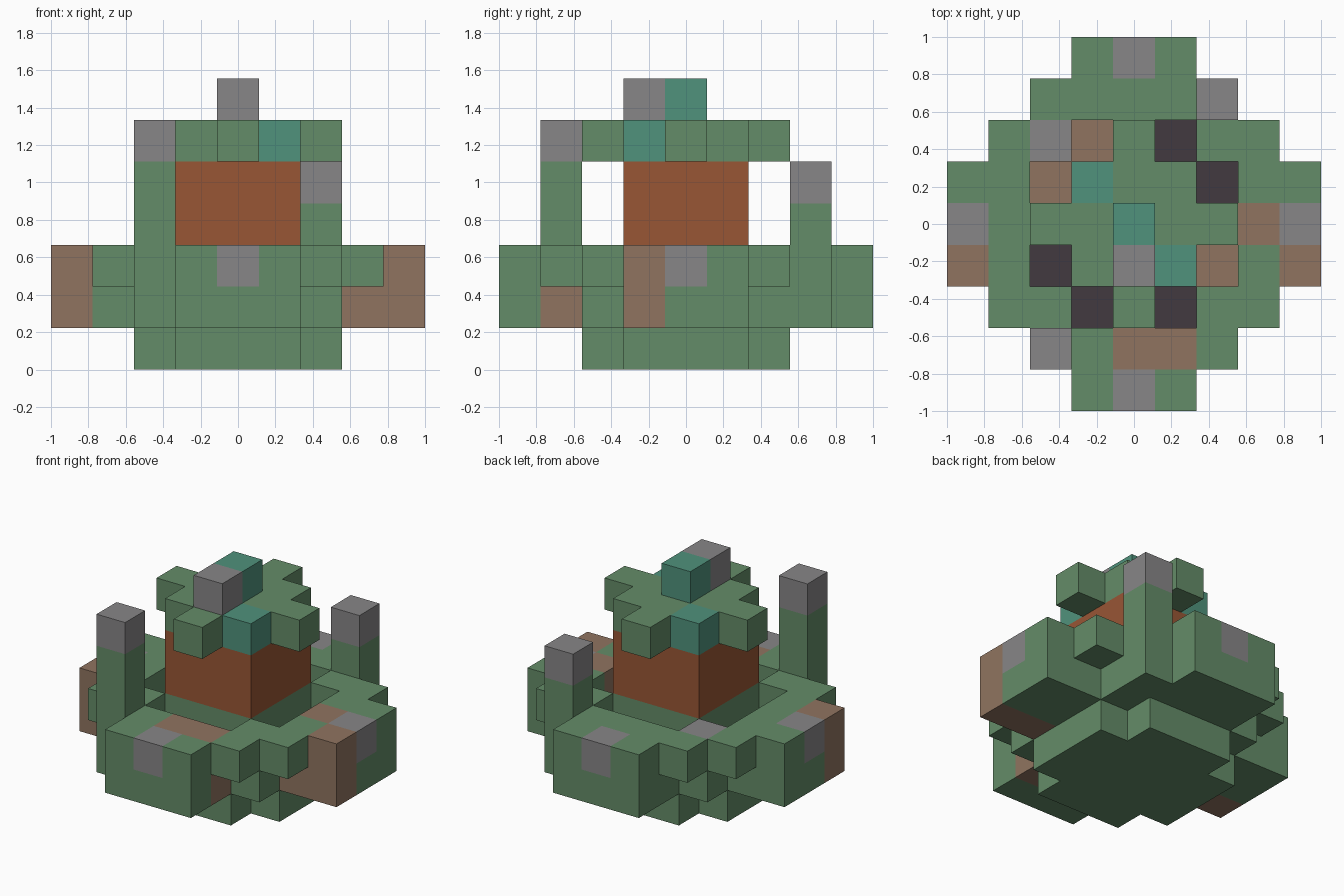
import bpy, bmesh
from mathutils import Vector

cube = bpy.data.objects.get("Cube")
if cube:
    bpy.data.objects.remove(cube, do_unlink=True)

U = 2 / 9  # edge length of one block


def material(name, rgb):
    lin = [((c / 255 + 0.055) / 1.055) ** 2.4 for c in rgb] + [1]
    mat = bpy.data.materials.new(name)
    mat.use_nodes = True
    mat.diffuse_color = lin
    bsdf = mat.node_tree.nodes["Principled BSDF"]
    bsdf.inputs["Base Color"].default_value = lin
    bsdf.inputs["Roughness"].default_value = 0.9
    return mat


colours = {
    "green": (100, 140, 104),
    "grey": (135, 134, 135),
    "brown": (144, 116, 96),
    "teal": (80, 146, 124),
    "rust": (152, 86, 53),
    "soil": (66, 58, 64),
}
names = list(colours)
mats = [material(n, c) for n, c in colours.items()]


def disc(*half_widths):
    """Stepped round layer; half width of each row counted from the middle."""
    n = len(half_widths)
    return {(x, y) for y in range(1 - n, n)
            for x in range(-half_widths[abs(y)], half_widths[abs(y)] + 1)}


def layer(cells, z, colour="green"):
    return {(x, y, z): colour for x, y in cells}


def paint(part, colour, *cells):
    for c in cells:
        if c in part:
            part[c] = colour


inner = disc(2, 2, 1)
outer = disc(4, 4, 3, 2, 1)
core = disc(1, 1)

# Stepped foot
foot = layer(inner, 0)

# Bowl floor with soil inside the rim
bowl = layer(disc(4, 4, 2, 1, 1), 1)
bowl.update(layer(inner - core, 1, "soil"))
paint(bowl, "brown", (-1, 2, 1), (-2, 1, 1), (2, -1, 1), (1, -3, 1),
      (3, -1, 1), (4, -1, 1), (-4, -1, 1))

# Rim around the bowl
rim = layer(outer - inner, 2)
paint(rim, "grey", (0, -4, 2), (0, 4, 2), (-4, 0, 2), (4, 0, 2), (-2, 2, 2))
paint(rim, "brown", (4, -1, 2), (-4, -1, 2), (3, 0, 2), (0, -3, 2), (1, -3, 2))

# Central pillar
pedestal = layer(core, 2)
pillar = {**layer(core, 3, "rust"), **layer(core, 4, "rust")}

# Canopy with finial
canopy = layer(disc(2, 1, 0), 5)
paint(canopy, "teal", (1, -1, 5), (-1, 1, 5))
finial = {(0, -1, 6): "grey", (0, 0, 6): "teal"}


# Corner posts with grey caps
def post(x, y, top):
    part = {(x, y, z): "green" for z in range(1, top)}
    part[x, y, top] = "grey"
    return part


parts = {
    "foot": foot, "bowl": bowl, "rim": rim, "pedestal": pedestal,
    "pillar": pillar, "canopy": canopy, "finial": finial,
    "front_post": post(-2, -3, 5), "back_post": post(2, 3, 4),
}
# Posts replace the rim block they pass through
for key in ("front_post", "back_post"):
    for cell in parts[key]:
        rim.pop(cell, None)

filled = {cell for part in parts.values() for cell in part}


def build(name, part):
    """Make the outward faces of all blocks in a part."""
    bm = bmesh.new()
    for cell, colour in part.items():
        centre = Vector(cell) + Vector((0, 0, 0.5))
        for axis in range(3):
            for sign in (-1, 1):
                n = Vector((0, 0, 0))
                n[axis] = sign
                if tuple(int(a + b) for a, b in zip(cell, n)) in filled:
                    continue
                u = Vector((0, 0, 0))
                u[(axis + 1) % 3] = 0.5
                v = n.cross(u)
                mid = centre + n / 2
                corners = (mid - u - v, mid + u - v, mid + u + v, mid - u + v)
                face = bm.faces.new([bm.verts.new(p * U) for p in corners])
                face.material_index = names.index(colour)
    bmesh.ops.remove_doubles(bm, verts=bm.verts, dist=0.001)
    mesh = bpy.data.meshes.new(name)
    bm.to_mesh(mesh)
    bm.free()
    for m in mats:
        mesh.materials.append(m)
    bpy.context.collection.objects.link(bpy.data.objects.new(name, mesh))


for name, part in parts.items():
    build(name, part)
